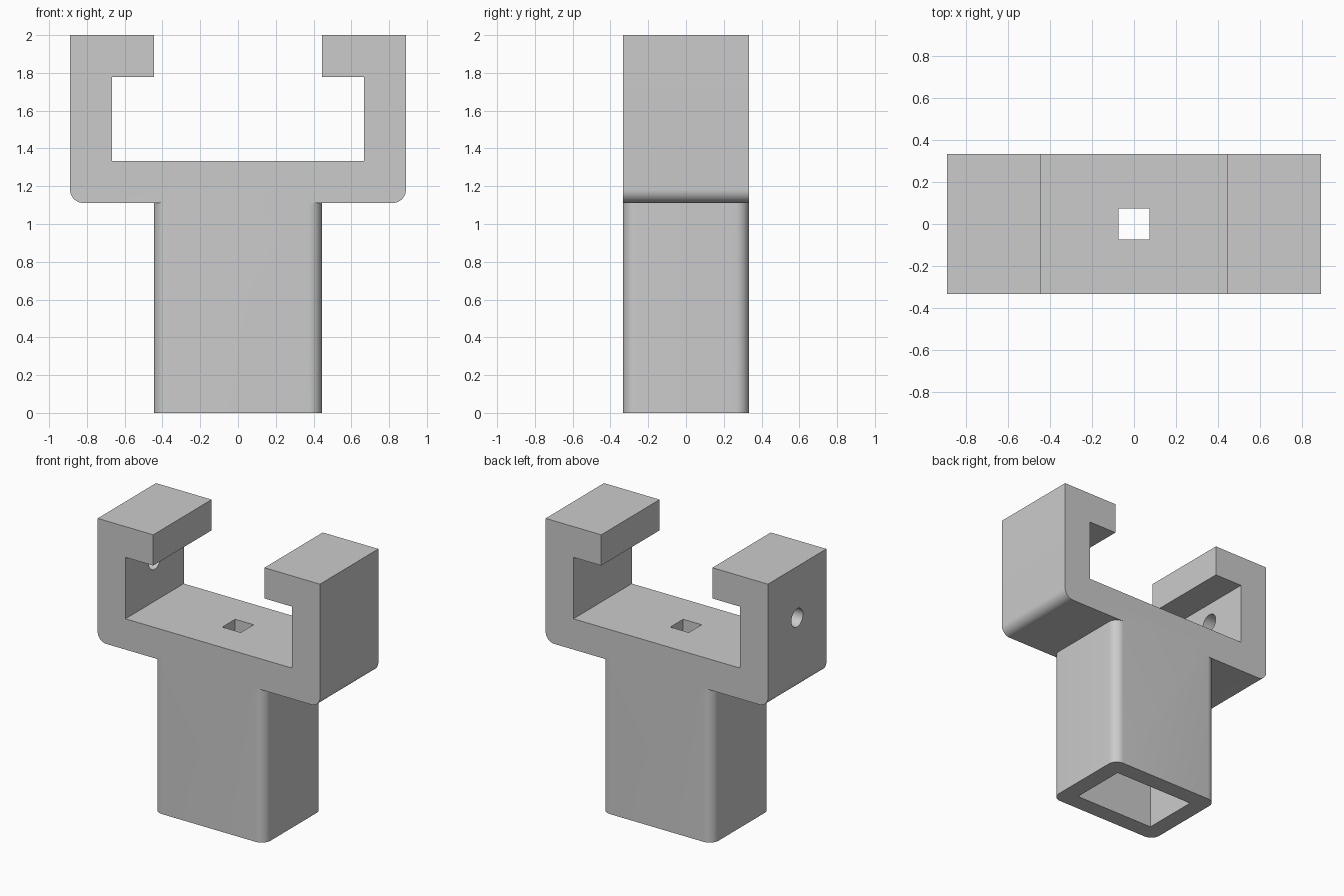
import bpy
import bmesh
from math import cos, sin, pi, radians
from mathutils import Matrix, Vector

cube = bpy.data.objects.get("Cube")
if cube:
    bpy.data.objects.remove(cube, do_unlink=True)

U = 1 / 9                  # design unit
W, D = 8 * U, 3 * U        # half width and half depth of the bracket
POST_W, POST_H = 4 * U, 10 * U
FLOOR, LIP = 12 * U, 16 * U
R = 0.07                   # corner radius
WALL = 0.125               # post wall thickness

grey = bpy.data.materials.new("plain grey")
grey.use_nodes = True
colour = (0.6, 0.6, 0.6, 1)
grey.diffuse_color = colour
grey.node_tree.nodes["Principled BSDF"].inputs["Base Color"].default_value = colour


def arc(cx, cy, r, start, steps=10):
    """Quarter circle, counter-clockwise from the start angle."""
    return [(cx + r * cos(start + pi / 2 * i / steps),
             cy + r * sin(start + pi / 2 * i / steps)) for i in range(steps + 1)]


def prism(name, outline, place, offset):
    """Extrude a 2D outline along the offset vector."""
    bm = bmesh.new()
    face = bm.faces.new([bm.verts.new(place(a, b)) for a, b in outline])
    grown = bmesh.ops.extrude_face_region(bm, geom=[face])["geom"]
    verts = [g for g in grown if isinstance(g, bmesh.types.BMVert)]
    bmesh.ops.translate(bm, verts=verts, vec=Vector(offset))
    bmesh.ops.recalc_face_normals(bm, faces=bm.faces)
    return finish(name, bm)


def finish(name, bm):
    mesh = bpy.data.meshes.new(name)
    bm.to_mesh(mesh)
    bm.free()
    mesh.materials.append(grey)
    ob = bpy.data.objects.new(name, mesh)
    bpy.context.collection.objects.link(ob)
    return ob


def box(name, half_x, half_y, z0, z1):
    bm = bmesh.new()
    size = Matrix.Diagonal((2 * half_x, 2 * half_y, z1 - z0, 1))
    bmesh.ops.create_cube(bm, size=1, matrix=Matrix.Translation((0, 0, (z0 + z1) / 2)) @ size)
    return finish(name, bm)


def combine(target, tool, operation):
    mod = target.modifiers.new(operation.lower(), "BOOLEAN")
    mod.operation, mod.solver, mod.object = operation, "EXACT", tool
    bpy.context.view_layer.objects.active = target
    bpy.ops.object.modifier_apply(modifier=mod.name)
    bpy.data.objects.remove(tool, do_unlink=True)


# Open clamp with inward lips and rounded lower corners
right_half = arc(W - R, POST_H + R, R, -pi / 2) + [
    (W, 2), (POST_W, 2), (POST_W, LIP), (6 * U, LIP), (6 * U, FLOOR)]
outline = right_half + [(-x, z) for x, z in reversed(right_half)]
bracket = prism("clamp_bracket", outline, lambda x, z: (x, -D, z), (0, 2 * D, 0))

# Post with rounded vertical edges
a, b = POST_W - R, D - R
rounded = (arc(a, b, R, 0) + arc(-a, b, R, pi / 2)
           + arc(-a, -b, R, pi) + arc(a, -b, R, 3 * pi / 2))
post = prism("post", rounded, lambda x, y: (x, y, 0), (0, 0, POST_H + 0.1))
combine(bracket, post, "UNION")

# Hollow socket inside the post, and square opening in the clamp floor
combine(bracket, box("socket_cutter", POST_W - WALL, D - WALL, -0.1, POST_H), "DIFFERENCE")
combine(bracket, box("floor_hole_cutter", 0.074, 0.074, 1, 1.5), "DIFFERENCE")

# Round screw hole through one arm only
bm = bmesh.new()
bmesh.ops.create_cone(bm, cap_ends=True, segments=32, radius1=0.066, radius2=0.066, depth=0.5,
                      matrix=Matrix.Translation((-7 * U, 0, 1.63)) @ Matrix.Rotation(pi / 2, 4, "Y"))
combine(bracket, finish("screw_hole_cutter", bm), "DIFFERENCE")

# Smooth rounded edges, keep the rest crisp
bpy.ops.object.select_all(action="DESELECT")
bracket.select_set(True)
bpy.context.view_layer.objects.active = bracket
bpy.ops.object.shade_smooth_by_angle(angle=radians(30))
